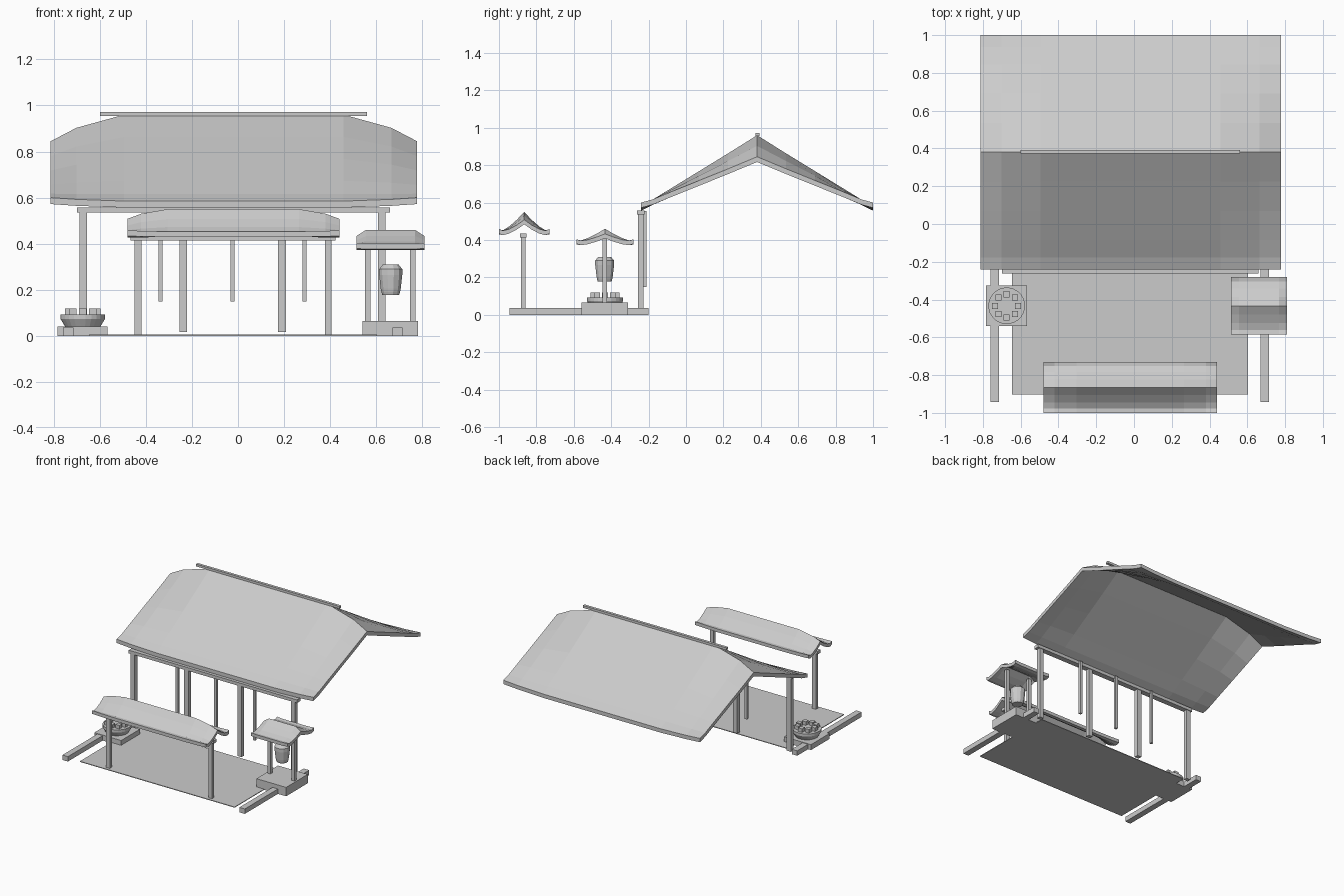
import bpy, bmesh, math

if "Cube" in bpy.data.objects:
    bpy.data.objects.remove(bpy.data.objects["Cube"])

grey = bpy.data.materials.new("plain_grey")
grey.diffuse_color = (0.6, 0.6, 0.6, 1)
grey.use_nodes = True
grey.node_tree.nodes["Principled BSDF"].inputs["Base Color"].default_value = grey.diffuse_color


def make(name, verts, faces):
    me = bpy.data.meshes.new(name)
    me.from_pydata(verts, [], faces)
    bm = bmesh.new()
    bm.from_mesh(me)
    bmesh.ops.recalc_face_normals(bm, faces=bm.faces)
    bm.to_mesh(me)
    bm.free()
    me.materials.append(grey)
    ob = bpy.data.objects.new(name, me)
    bpy.context.collection.objects.link(ob)
    return ob


def box(name, x, y, z):
    """Box from (min, max) ranges."""
    v = [(a, b, c) for a in x for b in y for c in z]
    f = [(0, 1, 3, 2), (4, 6, 7, 5), (0, 4, 5, 1), (2, 3, 7, 6), (0, 2, 6, 4), (1, 5, 7, 3)]
    return make(name, v, f)


def lathe(name, cx, cy, profile, n):
    """Closed turned solid from (radius, z) points."""
    v = [(cx + r * math.cos(math.tau * (i + 0.5) / n), cy + r * math.sin(math.tau * (i + 0.5) / n), z)
         for r, z in profile for i in range(n)]
    f = [(k * n + i, k * n + (i + 1) % n, (k + 1) * n + (i + 1) % n, (k + 1) * n + i)
         for k in range(len(profile) - 1) for i in range(n)]
    f += [tuple(range(n)), tuple(range((len(profile) - 1) * n, len(profile) * n))]
    return make(name, v, f)


def roof(name, cx, cy, half, depth, profile, stations, lift, thick):
    """Swept gable sheet. profile: (fraction from ridge to eave, height).
    stations: (fraction along half length, ridge drop); lift raises the eave ends."""
    sec = [(-s, d) for s, d in reversed(stations)] + [(s, d) for s, d in stations if s > 0]
    prof = [(-t, z) for t, z in reversed(profile)] + [(t, z) for t, z in profile if t > 0]
    drop_max = max(d for _, d in stations)
    m, n = len(sec), len(prof)
    v = []
    for off in (0, -thick):
        for s, d in sec:
            for t, z in prof:
                a = abs(t)
                dz = -d * (1 - a) + lift * a * d / drop_max
                v.append((cx + s * half, cy + t * depth, z + dz + off))
    f, b = [], m * n
    for i in range(m - 1):
        for j in range(n - 1):
            q = (i * n + j, i * n + j + 1, (i + 1) * n + j + 1, (i + 1) * n + j)
            f += [q, tuple(b + k for k in reversed(q))]
    for i in range(m - 1):            # eave edges
        for j in (0, n - 1):
            p, q = i * n + j, (i + 1) * n + j
            f.append((p, q, q + b, p + b))
    for j in range(n - 1):            # gable edges
        for i in (0, m - 1):
            p, q = i * n + j, i * n + j + 1
            f.append((p, q, q + b, p + b))
    return make(name, v, f)


# Main hall roof, ridge bar and front beam
roof("hall_roof", -0.018, 0.38, 0.795, 0.62,
     [(0, 0.96), (0.25, 0.863), (0.5, 0.768), (0.75, 0.673), (0.9, 0.615), (1, 0.585)],
     [(0, 0), (0.6, 0), (0.86, 0.057), (1, 0.115)], 0.015, 0.028)
box("ridge_bar", (-0.6, 0.56), (0.372, 0.392), (0.955, 0.972))
box("hall_beam", (-0.70, 0.66), (-0.262, -0.222), (0.535, 0.558))

# Hall posts and thin hanging strips
for x, z0 in ((-0.672, 0), (-0.238, 0.017), (0.191, 0.017), (0.624, 0)):
    box("hall_post", (x - 0.017, x + 0.017), (-0.257, -0.227), (z0, 0.54))
for x in (-0.336, -0.024, 0.289):
    box("hanging_strip", (x - 0.009, x + 0.009), (-0.228, -0.21), (0.15, 0.555))

# Front gate
roof("gate_roof", -0.02, -0.865, 0.46, 0.135,
     [(0, 0.55), (0.3, 0.507), (0.6, 0.472), (0.83, 0.453), (1, 0.453)],
     [(0, 0), (0.62, 0), (0.87, 0.02), (1, 0.042)], 0.005, 0.024)
box("gate_beam", (-0.467, 0.424), (-0.888, -0.852), (0.413, 0.435))
for x in (-0.435, 0.392):
    box("gate_post", (x - 0.015, x + 0.015), (-0.881, -0.857), (0, 0.42))

# Bell shelter
roof("shelter_roof", 0.662, -0.433, 0.148, 0.152,
     [(0, 0.46), (0.3, 0.433), (0.6, 0.41), (0.85, 0.397), (1, 0.4)],
     [(0, 0), (0.72, 0), (1, 0.027)], 0.004, 0.024)
box("shelter_base", (0.541, 0.781), (-0.56, -0.31), (0, 0.065))
for x in (0.563, 0.758):
    box("shelter_post", (x - 0.012, x + 0.012), (-0.447, -0.423), (0.06, 0.41))
lathe("bell", 0.663, -0.435,
      [(0.038, 0.178), (0.042, 0.19), (0.045, 0.205), (0.052, 0.265), (0.052, 0.29), (0.035, 0.31)], 12)

# Water basin with a ring of small blocks
BX, BY = -0.674, -0.433
box("basin_base", (-0.783, -0.566), (-0.541, -0.325), (0, 0.04))
lathe("basin", BX, BY, [(0.075, 0.036), (0.097, 0.073), (0.097, 0.092)], 24)
for i in range(8):
    a = math.tau * i / 8
    x, y = BX + 0.061 * math.cos(a), BY + 0.061 * math.sin(a)
    box("basin_block", (x - 0.016, x + 0.016), (y - 0.016, y + 0.016), (0.088, 0.118))

# Courtyard floor and side rails
box("courtyard_floor", (-0.647, 0.604), (-0.902, -0.25), (0, 0.005))
for x in (-0.737, 0.693):
    box("side_rail", (x - 0.022, x + 0.022), (-0.943, -0.2), (0, 0.036))
